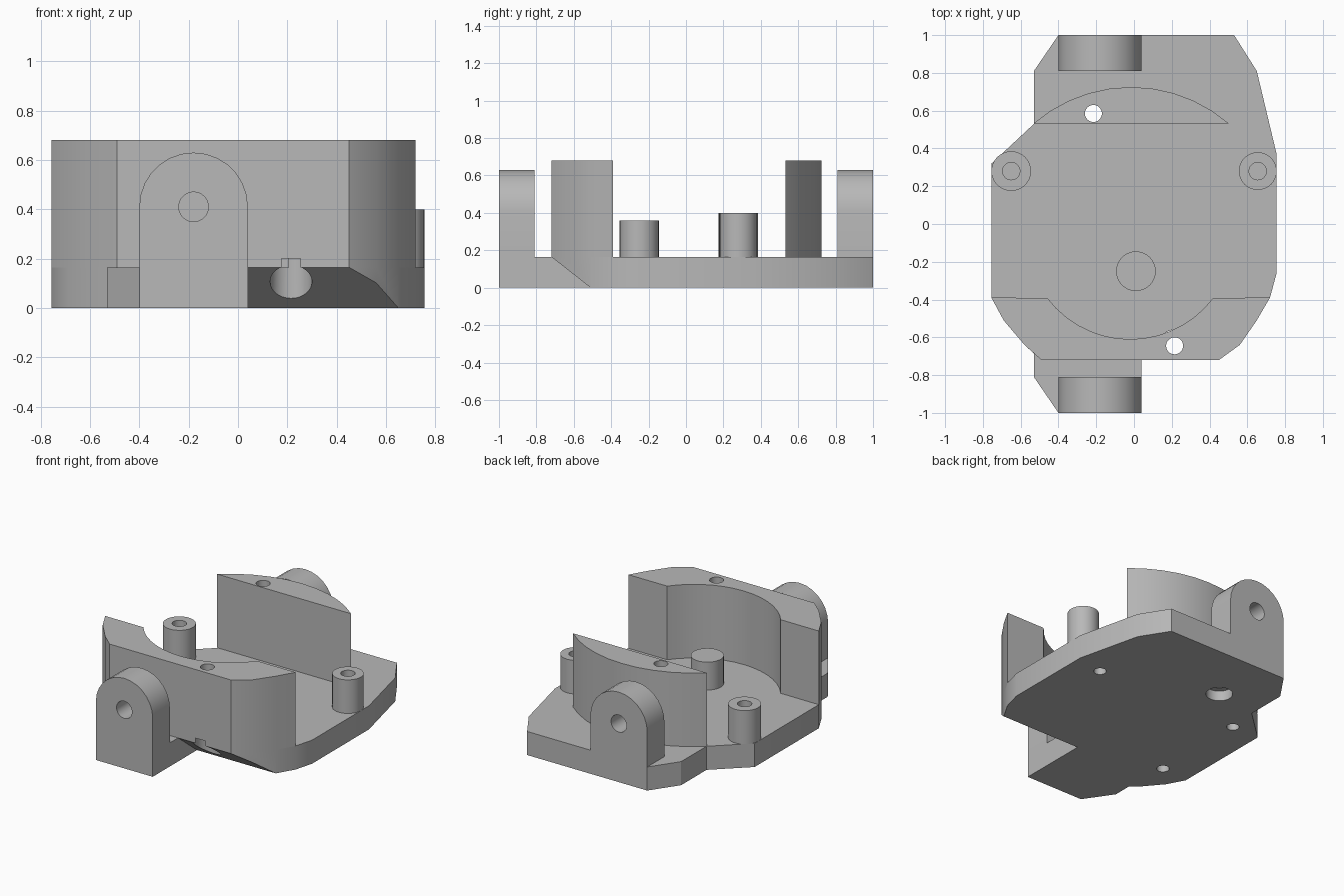
import bpy, bmesh, math
from mathutils import Matrix, Vector

if "Cube" in bpy.data.objects:
    bpy.data.objects.remove(bpy.data.objects["Cube"])

grey = bpy.data.materials.new("plain_grey")
grey.use_nodes = True
grey.diffuse_color = (0.48, 0.48, 0.48, 1)
grey.node_tree.nodes["Principled BSDF"].inputs["Base Color"].default_value = (0.48, 0.48, 0.48, 1)

BASE, TOP = 0.165, 0.68
ALONG_Y = Matrix(((1, 0, 0), (0, 0, 1), (0, 1, 0)))   # profile in x, z
ALONG_X = Matrix(((0, 0, 1), (1, 0, 0), (0, 1, 0)))   # profile in y, z


def prism(name, profile, low, high, axes=None):
    """Extrude a flat outline between two levels."""
    bm = bmesh.new()
    rings = []
    for level in (low, high):
        pts = [Vector((a, b, level)) for a, b in profile]
        rings.append([bm.verts.new(axes @ p if axes else p) for p in pts])
    bottom, top = rings
    bm.faces.new(bottom)
    bm.faces.new(top)
    n = len(profile)
    for i in range(n):
        j = (i + 1) % n
        bm.faces.new((bottom[i], bottom[j], top[j], top[i]))
    bmesh.ops.recalc_face_normals(bm, faces=bm.faces)
    mesh = bpy.data.meshes.new(name)
    bm.to_mesh(mesh)
    bm.free()
    mesh.materials.append(grey)
    obj = bpy.data.objects.new(name, mesh)
    bpy.context.collection.objects.link(obj)
    return obj


def arc(cx, cy, r, start, end, steps):
    angles = [math.radians(start + (end - start) * i / steps) for i in range(steps + 1)]
    return [(cx + r * math.cos(a), cy + r * math.sin(a)) for a in angles]


def disc(cx, cy, r, steps=32):
    return arc(cx, cy, r, 0, 360, steps)[:-1]


def finish(obj, cutters=()):
    """Cut the holes, then smooth the curved faces."""
    bpy.ops.object.select_all(action='DESELECT')
    bpy.context.view_layer.objects.active = obj
    obj.select_set(True)
    for cutter in cutters:
        cutter.hide_render = True
        mod = obj.modifiers.new("cut", 'BOOLEAN')
        mod.operation, mod.solver, mod.object = 'DIFFERENCE', 'EXACT', cutter
        bpy.ops.object.modifier_apply(modifier=mod.name)
    bpy.ops.object.shade_smooth_by_angle(angle=math.radians(30))


# Shared outer curve of the front corners
left_curve = [(-0.755, -0.39), (-0.69, -0.51), (-0.58, -0.64), (-0.49, -0.72)]
right_curve = [(0.45, -0.72), (0.56, -0.64), (0.65, -0.51), (0.72, -0.39)]

# Cutters: screw holes, counterbores, blind holes and the sloped underside
screws = [(0.215, -0.645), (-0.215, 0.585)]
screw_holes = [prism("screw_cutter", disc(x, y, 0.045), -0.1, 1) for x, y in screws]
bores = [prism("bore_cutter", disc(x, y, 0.085), -0.1, h)
         for (x, y), h in zip(screws, (0.2, 0.07))]
blind = [prism("blind_cutter", disc(x, y, 0.04), -0.1, 0.12)
         for x, y in ((0.55, 0.32), (-0.55, 0.32), (-0.55, -0.37))]
slope = prism("slope_cutter", [(-0.7327, 0.175), (-0.5, -0.0079), (-0.5, -0.05), (-0.7327, -0.05)],
              0.04, 1, ALONG_X)

# Base plate with the two lug feet
outline = ([(-0.40, 1), (0.53, 1), (0.65, 0.81), (0.755, 0.37), (0.755, -0.26)]
           + right_curve[::-1]
           + [(0.04, -0.72), (0.04, -1), (-0.40, -1), (-0.53, -0.81), (-0.53, -0.685)]
           + left_curve[2::-1]
           + [(-0.755, 0.32), (-0.53, 0.53), (-0.53, 0.81)])
plate = prism("base_plate", outline, 0, BASE)
finish(plate, [slope] + screw_holes + bores + blind)

# Front wall with a hollow inner face
inner = arc(-0.02, -0.06, 0.55, -37, -143, 14)
front_wall = prism("front_wall", left_curve + right_curve + inner, BASE, TOP)
finish(front_wall, [screw_holes[0], bores[0]])

# Back wall, flat inside and rounded outside
back_wall = prism("back_wall", arc(-0.015, -0.065, 0.79, 49, 131, 10), BASE, TOP)
finish(back_wall, [screw_holes[1]])

# Rounded pivot lugs at both ends
pin = prism("pin_cutter", disc(-0.18, 0.41, 0.06), -2, 2, ALONG_Y)
lug_shape = [(-0.40, BASE), (0.04, BASE)] + arc(-0.18, 0.41, 0.22, 0, 180, 14)
for name, y in (("front_lug", -1), ("back_lug", 0.81)):
    finish(prism(name, lug_shape, y, y + 0.19, ALONG_Y), [pin])

# Hollow side posts and the solid middle post
for name, x, r in (("left_post", 0.655, 0.1), ("right_post", -0.65, 0.105)):
    hole = prism("post_cutter", disc(x, 0.28, 0.046), 0.2, 1)
    finish(prism(name, disc(x, 0.28, r), BASE, 0.40), [hole])
    bpy.data.objects.remove(hole)
finish(prism("middle_post", disc(0.01, -0.25, 0.105), BASE, 0.36))

# Remove the used cutters
for cutter in screw_holes + bores + blind + [slope, pin]:
    bpy.data.objects.remove(cutter)
